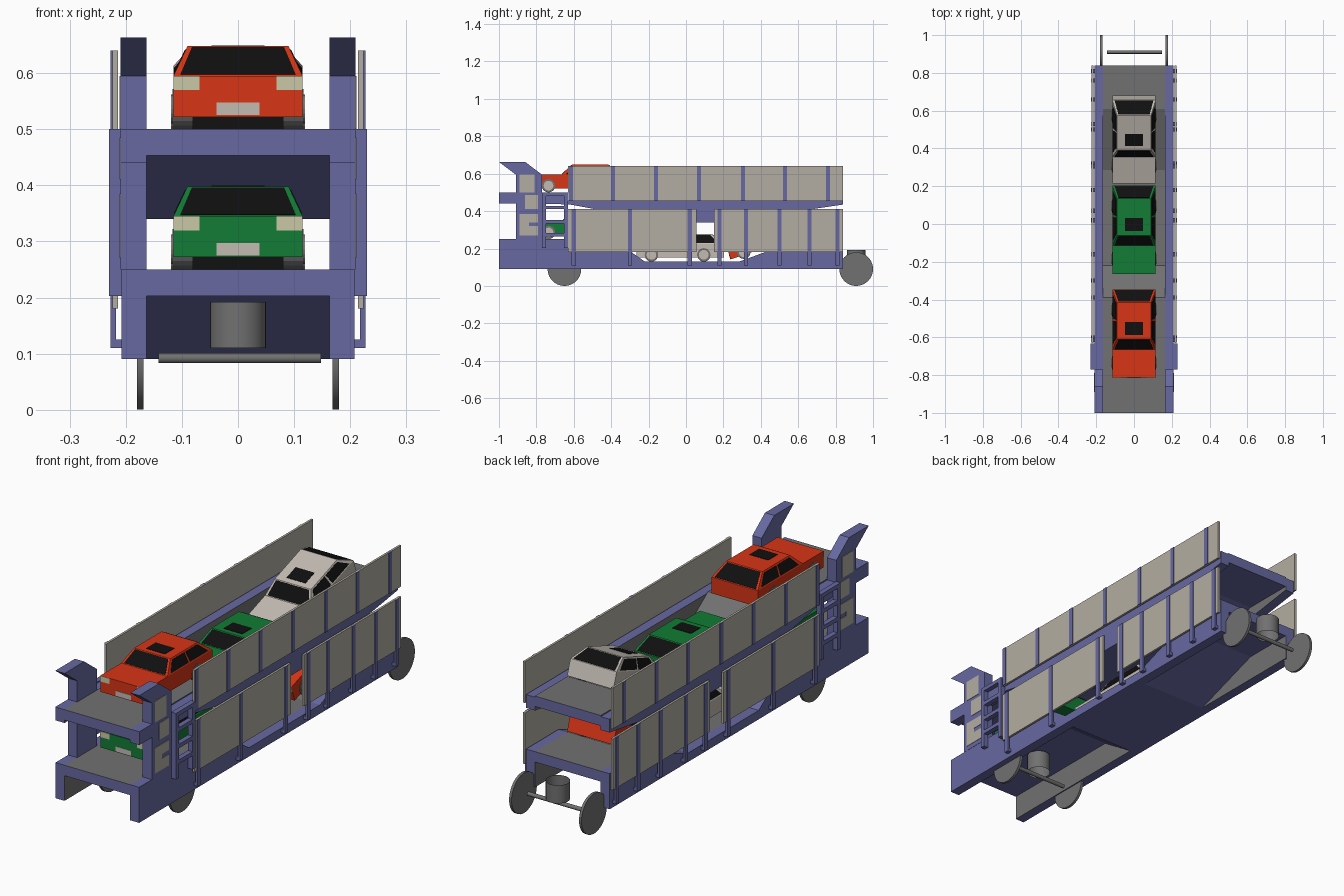
import bpy, bmesh, math
from mathutils import Vector

if "Cube" in bpy.data.objects:
    bpy.data.objects.remove(bpy.data.objects["Cube"])

def mat(name, r, g, b):
    m = bpy.data.materials.new(name)
    m.diffuse_color = (r, g, b, 1)
    m.use_nodes = True
    m.node_tree.nodes["Principled BSDF"].inputs["Base Color"].default_value = m.diffuse_color
    return m

BLUE = mat("frame_blue", 0.135, 0.14, 0.35)
GREY = mat("deck_grey", 0.165, 0.165, 0.165)
TAN = mat("panel_tan", 0.45, 0.42, 0.36)
RED = mat("car_red", 0.68, 0.035, 0.008)
GREEN = mat("car_green", 0.006, 0.2, 0.035)
WHITE = mat("car_white", 0.54, 0.5, 0.45)
BLACK = mat("glass_black", 0.005, 0.005, 0.005)
LAMP = mat("lamp_cream", 0.6, 0.58, 0.38)

def finish(name, bm, mats, smooth=False):
    bmesh.ops.recalc_face_normals(bm, faces=bm.faces)
    me = bpy.data.meshes.new(name)
    bm.to_mesh(me)
    bm.free()
    for m in mats:
        me.materials.append(m)
    ob = bpy.data.objects.new(name, me)
    bpy.context.collection.objects.link(ob)
    if smooth:
        bpy.context.view_layer.objects.active = ob
        ob.select_set(True)
        bpy.ops.object.shade_smooth_by_angle(angle=math.radians(35))
        ob.select_set(False)
    return ob

def prism(bm, pts, x0, x1, mi=0):
    """Extrude a (y, z) profile from x0 to x1."""
    a = [bm.verts.new((x0, y, z)) for y, z in pts]
    b = [bm.verts.new((x1, y, z)) for y, z in pts]
    n = len(pts)
    faces = [bm.faces.new(a), bm.faces.new(b[::-1])]
    faces += [bm.faces.new((a[i], b[i], b[(i + 1) % n], a[(i + 1) % n])) for i in range(n)]
    for f in faces:
        f.material_index = mi

def rect(y0, y1, z0, z1):
    return [(y0, z0), (y1, z0), (y1, z1), (y0, z1)]

def sides(name, profiles, x0, x1, m):
    """Profiles extruded on the right side and mirrored to the left."""
    bm = bmesh.new()
    for p in profiles:
        prism(bm, p, x0, x1)
        prism(bm, p, -x1, -x0)
    return finish(name, bm, [m])

def disc(bm, x0, x1, y, z, r, n, mi=0):
    prism(bm, [(y + r * math.cos(2 * math.pi * i / n), z + r * math.sin(2 * math.pi * i / n))
               for i in range(n)], x0, x1, mi)

# --- decks: grey on top, blue underneath and at the ends
def deck(name, dz):
    top = [(-1, .25), (-.39, .25), (-.22, .13), (.285, .13), (.61, .25), (.84, .25)]
    low = [(.84, .203), (.6, .203), (.27, .09), (-.22, .09), (-.39, .203), (-1, .203)]
    bm = bmesh.new()
    prism(bm, [(y, z + dz) for y, z in top + low], -.164, .164)
    ob = finish(name, bm, [BLUE, GREY])
    for p in ob.data.polygons:
        p.material_index = 1 if p.normal.z > .5 else 0

deck("lower_deck", 0)
deck("upper_deck", .25)

# --- side beams, grey on the inner faces
lower = [(-1, .09), (.84, .09), (.84, .25), (.61, .25), (.285, .13), (-.22, .13), (-.39, .25), (-1, .25)]
upper = [(-.77, .44), (-.62, .435), (-.1, .34), (.2, .34), (.84, .435), (.84, .495), (-.77, .495)]
for name, prof in (("lower_side_beams", lower), ("upper_side_beams", upper)):
    ob = sides(name, [prof], .163, .208, BLUE)
    ob.data.materials.append(GREY)
    for p in ob.data.polygons:
        if p.normal.x * p.center.x < -.01:
            p.material_index = 1

# --- front end posts with forward leaning horns
sides("front_posts", [[(-.91, .25), (-.91, .44), (-1, .44), (-1, .5), (-.91, .5), (-.91, .595),
                       (-1, .663), (-.86, .663), (-.77, .595), (-.77, .25)]], .163, .209, BLUE)
sides("post_plates", [rect(-.89, -.81, .5, .595), rect(-.86, -.79, .41, .485),
                      [(-.89, .27), (-.79, .27), (-.79, .32), (-.84, .32), (-.84, .34),
                       (-.79, .34), (-.79, .385), (-.89, .385)]], .206, .211, TAN)

# --- ladders
rungs = [rect(-.76, -.65, z, z + .018) for z in (.265, .335, .41, .482)]
sides("ladders", [rect(-.77, -.748, .203, .5), rect(-.652, -.632, .203, .5)] + rungs, .207, .23, BLUE)

# --- side panels and their stanchions
sides("lower_panels", [rect(-.63, .055, .18, .41), rect(.15, .84, .18, .41)], .214, .224, TAN)
sides("upper_panels", [rect(-.63, .84, .455, .64)], .214, .224, TAN)
sides("lower_stanchions", [rect(y - .011, y + .011, .11, .41)
      for y in (-.6, -.3, .02, .18, .32, .5, .66, .81)], .217, .227, BLUE)
sides("upper_stanchions", [rect(y - .011, y + .011, .455, .64)
      for y in (-.615, -.39, -.16, .07, .305, .53, .76)], .217, .227, BLUE)
# short brackets tie panels and stanchions to the beams
sides("stanchion_brackets", [rect(y - .011, y + .011, .11, .125)
      for y in (-.6, -.3, .02, .18, .32, .5, .66, .81)]
      + [rect(y - .011, y + .011, .46, .48) for y in (-.615, -.39, -.16, .07, .305, .53, .76)],
      .207, .217, BLUE)

# --- wheelsets: two discs, an axle and an open pivot drum
for end, y in (("front", -.65), ("rear", .91)):
    bm = bmesh.new()
    disc(bm, .168, .18, y, .09, .09, 40)
    disc(bm, -.18, -.168, y, .09, .09, 40)
    disc(bm, -.142, .148, y, .092, .009, 16)
    finish(end + "_wheelset", bm, [GREY], True)
    bm = bmesh.new()
    n = 28
    ring = [(.05 * math.cos(2 * math.pi * i / n), y + .05 * math.sin(2 * math.pi * i / n)) for i in range(n)]
    lo, hi = ([bm.verts.new((a, b, z)) for a, b in ring] for z in (.11, .192))
    for i in range(n):
        j = (i + 1) % n
        bm.faces.new((lo[i], lo[j], hi[j], hi[i]))
    finish(end + "_pivot_drum", bm, [GREY], True)

# --- cars, nose towards -y
def pane(bm, quad, mi, u0=0, u1=1, v0=0, v1=1, lift=.0015):
    """Thin plate covering part of a quad (bottom left, bottom right, top right, top left)."""
    a, b, c, d = map(Vector, quad)
    nrm = (b - a).cross(d - a).normalized()
    def at(u, v):
        return a.lerp(b, u).lerp(d.lerp(c, u), v)
    uv = ((u0, v0), (u1, v0), (u1, v1), (u0, v1))
    base = [bm.verts.new(at(*p) - nrm * .001) for p in uv]
    cap = [bm.verts.new(at(*p) + nrm * lift) for p in uv]
    faces = [bm.faces.new(cap), bm.faces.new(base[::-1])]
    faces += [bm.faces.new((base[i], base[(i + 1) % 4], cap[(i + 1) % 4], cap[i])) for i in range(4)]
    for f in faces:
        f.material_index = mi

def car(name, paint, y, z, tilt=0):
    bm = bmesh.new()
    L, W, R = .2335, .115, .09
    f0, f1, r1, b, t = -.085, -.03, .165, .095, .148
    prism(bm, [(-L, .022), (L, .022), (L, b), (-L, b)], -W, W)
    # cabin
    c = [(-W, f0, b), (W, f0, b), (W, L, b), (-W, L, b)]
    k = [(-R, f1, t), (R, f1, t), (R, r1, t), (-R, r1, t)]
    cv, kv = [bm.verts.new(p) for p in c], [bm.verts.new(p) for p in k]
    bm.faces.new(kv)
    bm.faces.new(cv[::-1])
    for i in range(4):
        j = (i + 1) % 4
        bm.faces.new((cv[i], cv[j], kv[j], kv[i]))
        quad = (c[i], c[j], k[j], k[i])
        if i % 2 == 0:      # windscreen and rear window
            pane(bm, quad, 1, .05, .95, .04, .95)
        else:               # side windows with a pillar between
            pane(bm, quad, 1, .07, .48, .08, .88)
            pane(bm, quad, 1, .52, .93, .08, .88)
    pane(bm, k, 1, .24, .76, .12, .47)   # sunroof
    nose = ((-W, -L, .022), (W, -L, .022), (W, -L, b), (-W, -L, b))
    pane(bm, nose, 2, 0, .2, .65, 1)
    pane(bm, nose, 2, .8, 1, .65, 1)
    pane(bm, nose, 3, .335, .665, .04, .35)
    for wy in (-.155, .125):
        for s in (-1, 1):
            disc(bm, s * .08, s * .117, wy, .036, .036, 20, 1 if paint is None else 4)
            disc(bm, s * .116, s * .119, wy, .036, .026, 20, 3)
    ob = finish(name, bm, [paint, BLACK, LAMP, WHITE, GREY])
    ob.location = (0, y, z)
    ob.rotation_euler.x = math.radians(tilt)

for level, dz, colours in (("lower", 0, (GREEN, WHITE, RED)), ("upper", .25, (RED, GREEN, WHITE))):
    car(level + "_front_car", colours[0], -.58, .25 + dz)
    car(level + "_middle_car", colours[1], -.03, .13 + dz)
    car(level + "_rear_car", colours[2], .467, .197 + dz, 19)
